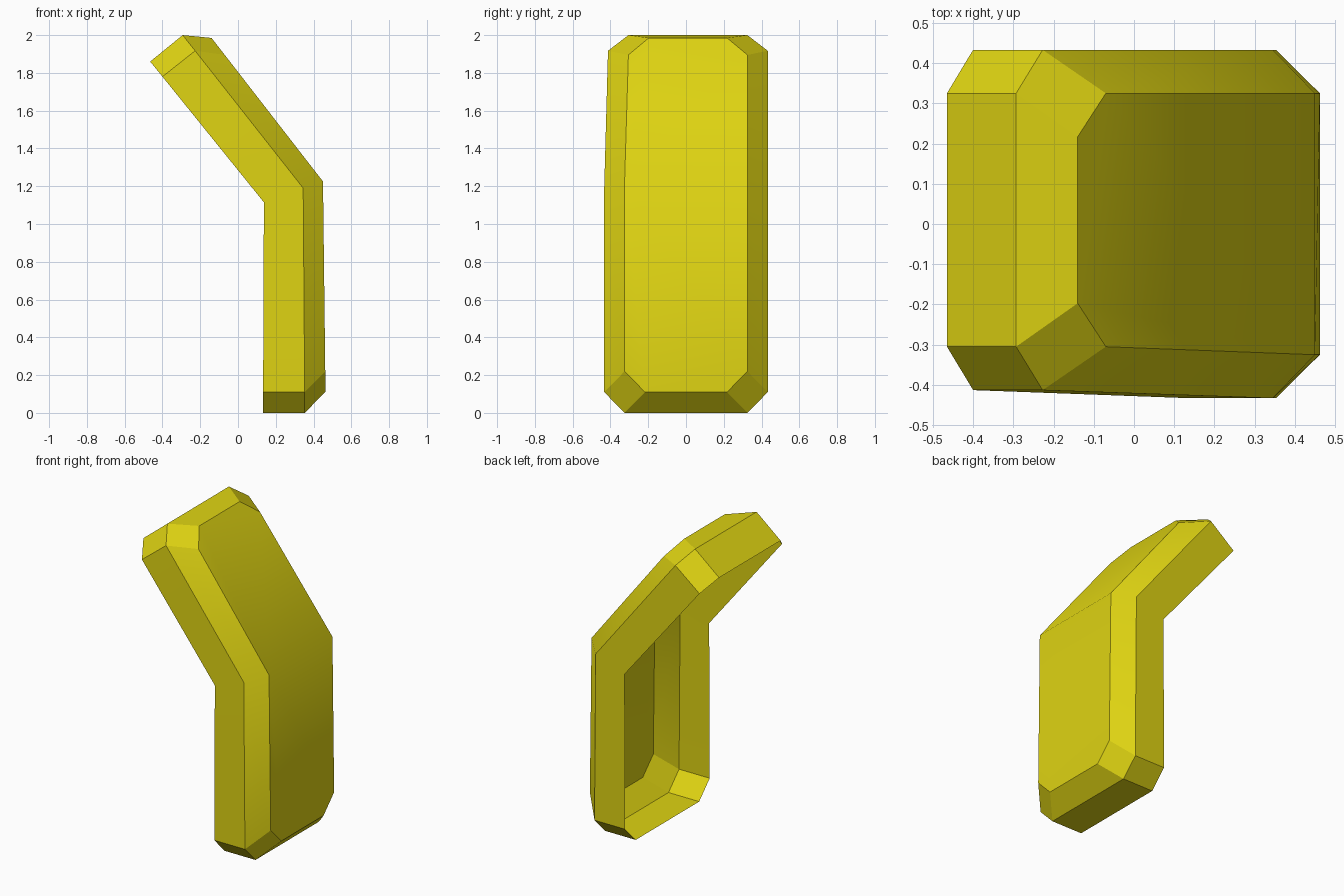
import bpy
import bmesh

cube = bpy.data.objects.get("Cube")
if cube:
    bpy.data.objects.remove(cube, do_unlink=True)

# One flat colour
yellow = bpy.data.materials.new("yellow")
yellow.use_nodes = True
colour = (0.73, 0.65, 0.006, 1)
yellow.diffuse_color = colour
yellow.node_tree.nodes["Principled BSDF"].inputs["Base Color"].default_value = colour

# Bent side profiles (x, z): bottom, low corner, bend, high corner, top
rim = [(.133, 0), (.133, .11), (.137, 1.115), (-.40, 1.78), (-.465, 1.86)]
shoulder = [(.353, 0), (.353, .11), (.345, 1.19), (-.227, 1.917), (-.293, 2)]
panel = [(.462, .11), (.462, .22), (.45, 1.225), (-.07, 1.895), (-.14, 1.985)]

# Half widths of the octagonal outline at the same five stations
widths = [.325, .433, .433, .433, .325]
TAPER = [0, 0, 0, .02, .02]   # the front edge narrows above the bend
INSET = .108
BENDS = (2, 7)


def add_loop(bm, profile, inset):
    """Octagon with a bend: up the back edge, down the front edge."""
    back = [bm.verts.new((x, w - inset, z)) for (x, z), w in zip(profile, widths)]
    front = [bm.verts.new((x, inset + t - w, z))
             for (x, z), w, t in zip(profile, widths, TAPER)]
    return back + front[::-1]


bm = bmesh.new()
loops = [add_loop(bm, rim, 0), add_loop(bm, shoulder, 0), add_loop(bm, panel, INSET)]
count = len(loops[0])

# Side wall and bevel
for a, b in zip(loops, loops[1:]):
    for i in range(count):
        j = (i + 1) % count
        bm.faces.new((a[i], a[j], b[j], b[i]))

# Outer panel, lower and upper halves; the opposite side stays open
outer = loops[-1]
low, high = BENDS
bm.faces.new(outer[:low + 1] + outer[high:])
bm.faces.new(outer[low:high + 1])

# Smooth only across the bend
bend_verts = {loop[i] for loop in loops for i in BENDS}
for face in bm.faces:
    face.smooth = True
for edge in bm.edges:
    edge.smooth = all(v in bend_verts for v in edge.verts)

mesh = bpy.data.meshes.new("bent_shell")
bm.to_mesh(mesh)
bm.free()
mesh.materials.append(yellow)
shell = bpy.data.objects.new("bent_shell", mesh)
bpy.context.collection.objects.link(shell)
